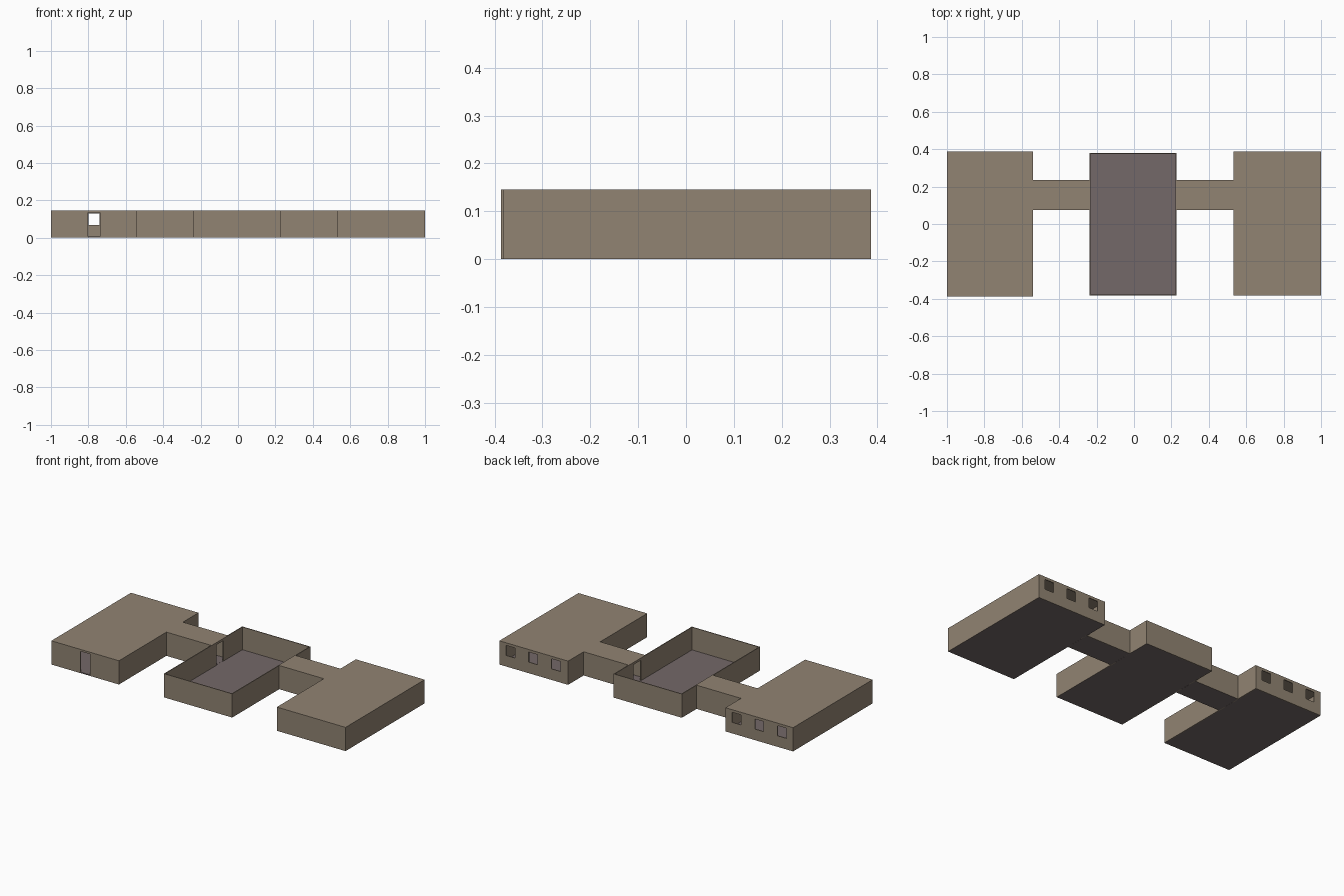
import bpy, bmesh

if "Cube" in bpy.data.objects:
    bpy.data.objects.remove(bpy.data.objects["Cube"])

T = 0.005          # wall thickness
H = 0.146          # total height
ROOF = 0.004       # roof thickness
SILL = 0.064       # joint between lower and upper wall courses


def material(name, rgb):
    m = bpy.data.materials.new(name)
    m.diffuse_color = (*rgb, 1)
    m.use_nodes = True
    m.node_tree.nodes["Principled BSDF"].inputs["Base Color"].default_value = m.diffuse_color
    return m


TAN = material("tan wall", (0.285, 0.23, 0.17))
GREY = material("mauve grey floor", (0.175, 0.14, 0.14))


def add_object(name, bm, mat):
    mesh = bpy.data.meshes.new(name)
    bm.to_mesh(mesh)
    bm.free()
    ob = bpy.data.objects.new(name, mesh)
    bpy.context.collection.objects.link(ob)
    mesh.materials.append(mat)
    return ob


def slab(name, x0, x1, y0, y1, z0, z1, mat):
    bm = bmesh.new()
    bmesh.ops.create_cube(bm, size=1)
    for v in bm.verts:
        v.co.x = x1 if v.co.x > 0 else x0
        v.co.y = y1 if v.co.y > 0 else y0
        v.co.z = z1 if v.co.z > 0 else z0
    return add_object(name, bm, mat)


def wall(name, axis, pos, a, b, top, holes=()):
    """Wall running along axis; holes are (start, end, bottom, top)."""
    us, zs = {a, b}, {0, SILL, top}
    for u0, u1, z0, z1 in holes:
        us |= {u0, u1}
        zs |= {z0, z1}
    us, zs = sorted(us), sorted(zs)
    bm = bmesh.new()
    for u0, u1 in zip(us, us[1:]):
        for z0, z1 in zip(zs, zs[1:]):
            u, z = (u0 + u1) / 2, (z0 + z1) / 2
            if any(h[0] < u < h[1] and h[2] < z < h[3] for h in holes):
                continue
            corners = [(u0, z0), (u1, z0), (u1, z1), (u0, z1)]
            bm.faces.new([bm.verts.new((p, pos, q) if axis == "x" else (pos, p, q))
                          for p, q in corners])
    bmesh.ops.remove_doubles(bm, verts=bm.verts, dist=1e-5)
    ob = add_object(name, bm, TAN)
    mod = ob.modifiers.new("thickness", "SOLIDIFY")
    mod.thickness, mod.offset = T, 0


def room(name, x0, x1, y0, y1, roof=True, ends=True, front=(), back=(), left=(), right=()):
    top = H - ROOF if roof else H
    wall(name + "_front_wall", "x", y0 + T / 2, x0, x1, top, front)
    wall(name + "_back_wall", "x", y1 - T / 2, x0, x1, top, back)
    if ends:
        wall(name + "_left_wall", "y", x0 + T / 2, y0 + T, y1 - T, top, left)
        wall(name + "_right_wall", "y", x1 - T / 2, y0 + T, y1 - T, top, right)
    if roof:
        slab(name + "_roof", x0, x1, y0, y1, top, H, TAN)
    e = 0.0008 if ends else 0
    slab(name + "_floor", x0 + e, x1 - e, y0 + 0.0008, y1 - 0.0008, 0, 0.006, GREY)


def windows(sign):
    return [(sign * c - 0.03, sign * c + 0.03, 0.068, 0.13) for c in (0.615, 0.77, 0.925)]


INNER_DOOR = [(0.12, 0.19, 0, 0.132)]

# two roofed wings, with windows at the back
room("left_wing", -1, -0.54, -0.387, 0.387, front=[(-0.803, -0.737, 0, 0.134)],
     back=windows(-1), right=INNER_DOOR)
room("right_wing", 0.532, 1, -0.382, 0.387, back=windows(1), left=INNER_DOOR)

# open courtyard
room("courtyard", -0.237, 0.228, -0.382, 0.379, roof=False, left=INNER_DOOR, right=INNER_DOOR)

# corridors joining the parts
room("left_corridor", -0.54, -0.237, 0.075, 0.236, ends=False)
room("right_corridor", 0.228, 0.532, 0.075, 0.236, ends=False)
